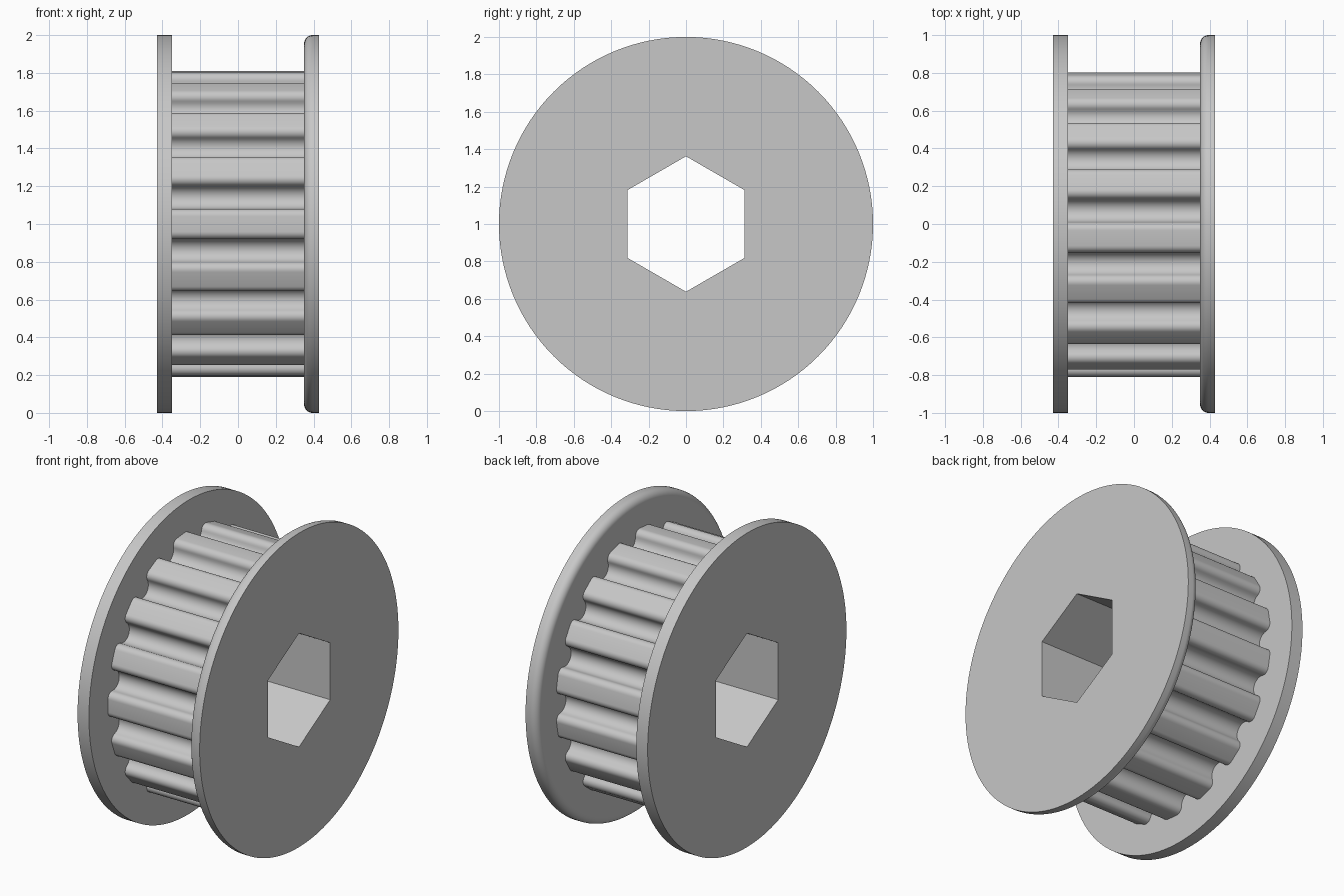
import bpy
import bmesh
from math import sin, cos, pi, radians

old = bpy.data.objects.get("Cube")
if old:
    bpy.data.objects.remove(old, do_unlink=True)

AXIS_Z = 1.0          # height of the wheel axis
TEETH = 17
PITCH = 2 * pi / TEETH

grey = bpy.data.materials.new("plain grey")
grey.use_nodes = True
grey.diffuse_color = (0.57, 0.57, 0.57, 1)
grey.node_tree.nodes["Principled BSDF"].inputs["Base Color"].default_value = grey.diffuse_color


def polar(radius, angle):
    """Point in the wheel plane; angle runs from the front up to the top."""
    return (-radius * cos(angle), radius * sin(angle))


def circle(radius, count=128, start=0.0):
    return [polar(radius, start + 2 * pi * i / count) for i in range(count)]


def arc(centre, radius, start, end, steps):
    points = []
    for i in range(steps + 1):
        y, z = polar(radius, start + (end - start) * i / steps)
        points.append((centre[0] + y, centre[1] + z))
    return points


def loft(name, rings):
    """Solid through (x, outline) rings, closed by flat caps."""
    bm = bmesh.new()
    loops = [[bm.verts.new((x, y, AXIS_Z + z)) for y, z in outline] for x, outline in rings]
    for a, b in zip(loops, loops[1:]):
        n = len(a)
        for i in range(n):
            bm.faces.new((a[i], a[(i + 1) % n], b[(i + 1) % n], b[i]))
    bm.faces.new(loops[0])
    bm.faces.new(loops[-1])
    bmesh.ops.recalc_face_normals(bm, faces=bm.faces)
    mesh = bpy.data.meshes.new(name)
    bm.to_mesh(mesh)
    bm.free()
    mesh.materials.append(grey)
    obj = bpy.data.objects.new(name, mesh)
    bpy.context.collection.objects.link(obj)
    return obj


def tooth_outline():
    """Rounded teeth blending tangentially into round grooves."""
    ring, corner, half = 0.77, 0.04, radians(3)
    mid = (half + PITCH / 2) / 2
    groove = 2 * ring * sin((PITCH / 2 - half) / 2) - corner
    points = []
    for k in range(TEETH):
        t = k * PITCH
        points += arc(polar(ring, t + half), corner, t, t + mid + pi / 2, 8)
        points += arc(polar(ring, t + PITCH / 2), groove,
                      t + mid + 1.5 * pi, t + PITCH - mid + pi / 2, 14)[1:-1]
        points += arc(polar(ring, t + PITCH - half), corner,
                      t + PITCH - mid - pi / 2, t + PITCH, 8)
    return points


# Toothed hub
outline = tooth_outline()
hub = loft("toothed_hub", [(-0.35, outline), (0.35, outline)])

# Plain flange on the right
right_flange = loft("right_flange", [(-0.43, circle(1)), (-0.35, circle(1))])

# Flange on the left, its inner rim rounded
RIM = 0.045
rings = [(0.35, circle(0.94))]
for i in range(9):
    a = pi / 2 * i / 8
    rings.append((0.35 + RIM * (1 - cos(a)), circle(1 - RIM + RIM * sin(a))))
rings.append((0.43, circle(1)))
left_flange = loft("left_flange", rings)

# Hexagonal bore through all parts
hexagon = circle(0.362, 6, pi / 2)
cutter = loft("bore_cutter", [(-0.6, hexagon), (0.6, hexagon)])
cutter.hide_render = True
parts = [hub, right_flange, left_flange]
for part in parts:
    mod = part.modifiers.new("bore", 'BOOLEAN')
    mod.operation = 'DIFFERENCE'
    mod.solver = 'EXACT'
    mod.object = cutter
    bpy.context.view_layer.objects.active = part
    bpy.ops.object.modifier_apply(modifier=mod.name)
bpy.data.objects.remove(cutter, do_unlink=True)

# Smooth curves, crisp edges
bpy.ops.object.select_all(action='DESELECT')
for part in parts:
    part.select_set(True)
bpy.context.view_layer.objects.active = hub
bpy.ops.object.shade_smooth_by_angle(angle=radians(30))
